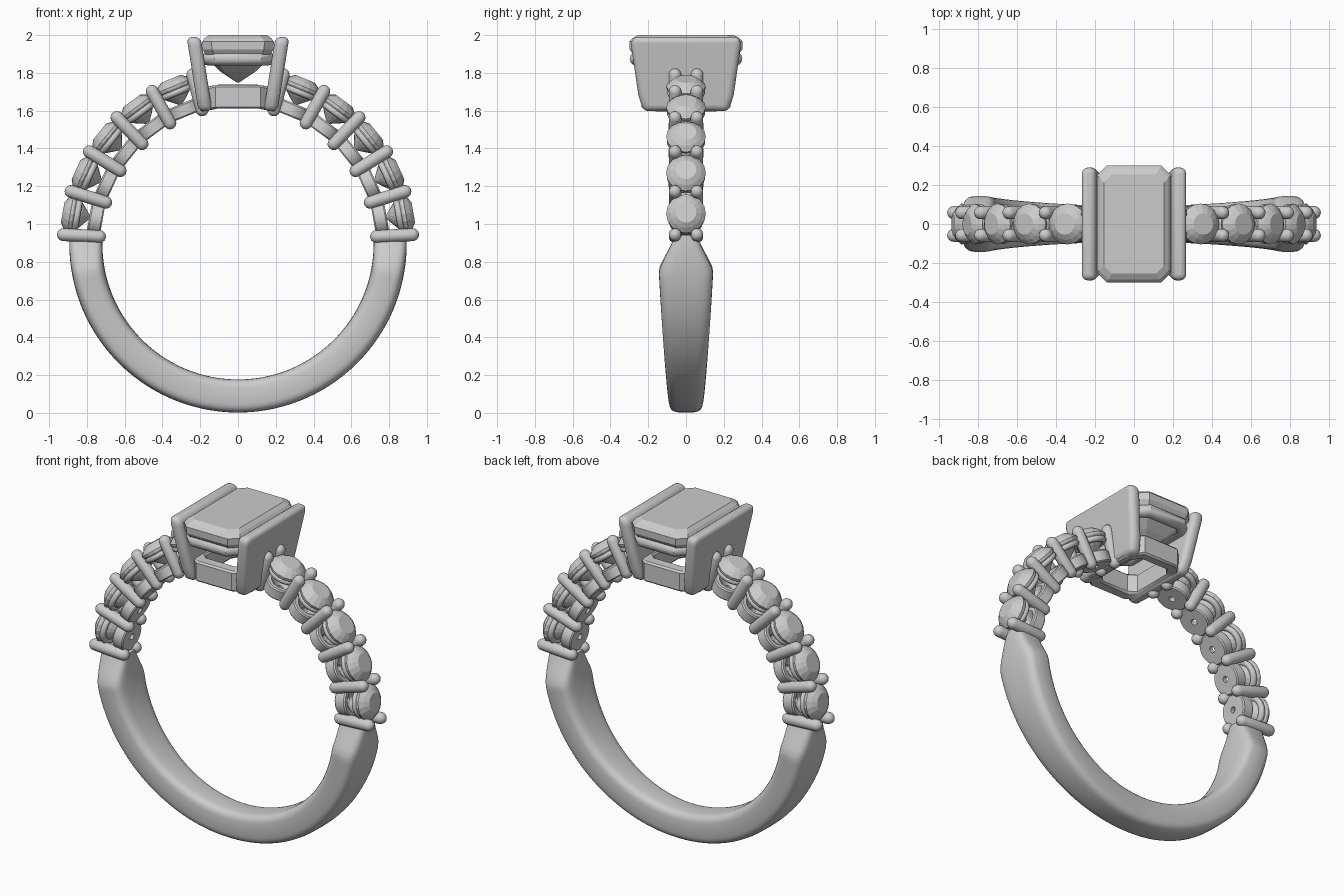
import bpy, bmesh
from math import sin, cos, pi, radians, sqrt
from mathutils import Matrix, Vector

if "Cube" in bpy.data.objects:
    bpy.data.objects.remove(bpy.data.objects["Cube"])

CZ = 0.895            # height of the band centre
R_IN, R_OUT = 0.718, 0.893


def make(name, loops, closed=False, caps=True, matrix=None, smooth=None):
    """Skin a list of vertex loops into an object."""
    bm = bmesh.new()
    rings = [[bm.verts.new(p) for p in loop] for loop in loops]
    n = len(rings[0])
    for i in range(len(rings) if closed else len(rings) - 1):
        a, b = rings[i], rings[(i + 1) % len(rings)]
        for j in range(n):
            k = (j + 1) % n
            bm.faces.new((a[j], a[k], b[k], b[j]))
    if caps and not closed:
        bm.faces.new(rings[0][::-1])
        bm.faces.new(rings[-1])
    bmesh.ops.recalc_face_normals(bm, faces=bm.faces)
    me = bpy.data.meshes.new(name)
    bm.to_mesh(me)
    bm.free()
    ob = bpy.data.objects.new(name, me)
    bpy.context.collection.objects.link(ob)
    if matrix:
        ob.matrix_world = matrix
    if smooth:
        bpy.ops.object.select_all(action='DESELECT')
        ob.select_set(True)
        bpy.context.view_layer.objects.active = ob
        bpy.ops.object.shade_smooth_by_angle(angle=radians(smooth))
    return ob


def circle(r, z, n):
    return [(r * cos(2 * pi * i / n), r * sin(2 * pi * i / n), z) for i in range(n)]


def lathe(name, profile, n, **kw):
    return make(name, [circle(r, z, n) for r, z in profile], **kw)


def octagon(hx, hy, c, z):
    """Rectangle with clipped corners."""
    return [(hx, -hy + c, z), (hx, hy - c, z), (hx - c, hy, z), (-hx + c, hy, z),
            (-hx, hy - c, z), (-hx, -hy + c, z), (-hx + c, -hy, z), (hx - c, -hy, z)]


def radial(deg):
    """Frame at the band centre whose local z points outwards."""
    return Matrix.Translation((0, 0, CZ)) @ Matrix.Rotation(pi / 2 - radians(deg), 4, 'Y')


# Plain lower shank: rounded section, narrow at the bottom, flared at the shoulders
def half_width(deg):
    d = abs(deg + 90)                      # degrees away from the bottom
    if d < 80:
        return 0.09 + 0.055 * (sin(radians(d)) if d < 90 else 1) ** 0.5 * (d / 80) ** 1.0
    t = min(1, (d - 80) / 13)
    return 0.145 - 0.085 * (0.75 * t + 0.25 * t * t * (3 - 2 * t))


loops = []
STEPS = 93
for s in range(STEPS + 1):
    deg = -183 + 186 * s / STEPS
    w, a = half_width(deg), radians(deg)
    loop = []
    for k in range(28):
        t = 2 * pi * k / 28
        c, q = cos(t), sin(t)
        u = (abs(c) ** 0.5) * (1 if c > 0 else -1)
        v = (abs(q) ** 0.5) * (1 if q > 0 else -1)
        r = (R_IN + R_OUT) / 2 + (R_OUT - R_IN) / 2 * v
        loop.append((r * cos(a), w * u, CZ + r * sin(a)))
    loops.append(loop)
make("shank", loops, smooth=40)

# Shoulder stones, their seats and the shared prongs
PITCH = 14.4
prong_profile = [(0.034 * cos(t), 0.734 + 0.034 * sin(t)) for t in [-1.5, -1, -0.5, 0]] + \
                [(0.034 * cos(t), 0.926 + 0.034 * sin(t)) for t in [0, 0.4, 0.8, 1.2, 1.5]]
seat_profile = [(0.018, 0.728), (0.086, 0.728), (0.092, 0.735), (0.092, 0.792),
                (0.086, 0.80), (0.065, 0.80), (0.018, 0.755)]
stone_profile = [(0.012, 0.80), (0.06, 0.84), (0.103, 0.888), (0.105, 0.902),
                 (0.082, 0.925), (0.055, 0.943)]
bezel_profile = [(0.084 + 0.018 * cos(t * pi / 4), 0.866 + 0.018 * sin(t * pi / 4))
                 for t in range(8)]
for side in (1, -1):
    tag = "right" if side > 0 else "left"
    for i in range(6):
        deg = 3 + PITCH * i
        m = radial(deg if side > 0 else 180 - deg)
        for y in (-0.058, 0.058):
            lathe(f"{tag}_prong_{i}", prong_profile, 14,
                  matrix=m @ Matrix.Translation((0, y, 0)), smooth=50)
        if i == 5:
            break
        deg += PITCH / 2
        m = radial(deg if side > 0 else 180 - deg)
        lathe(f"{tag}_seat_{i}", seat_profile, 28, closed=True, matrix=m, smooth=35)
        lathe(f"{tag}_bezel_{i}", bezel_profile, 28, closed=True, matrix=m, smooth=60)
        lathe(f"{tag}_stone_{i}", stone_profile, 16, matrix=m)

# Large step-cut centre stone
make("centre_stone", [octagon(hx, hy, c, z) for hx, hy, c, z in (
    (0.008, 0.11, 0.004, 1.75), (0.09, 0.19, 0.02, 1.805), (0.15, 0.255, 0.035, 1.86),
    (0.188, 0.298, 0.05, 1.925), (0.19, 0.30, 0.05, 1.965),
    (0.178, 0.285, 0.047, 1.982), (0.155, 0.255, 0.042, 2.0))])


# Rectangular frames under the stone
def frame(name, hx, hy, c, profile, arch=False):
    loops = [octagon(hx + o, hy + o, c + o * 0.6, z) for o, z in profile]
    if arch:   # follow the finger opening
        loops = [[(x, y, z - 0.72 + sqrt(0.72 ** 2 - x * x)) for x, y, z in lp] for lp in loops]
    return make(name, loops, closed=True, smooth=40)


frame("upper_rail", 0.16, 0.262, 0.05,
      [(0.036 * cos(t * pi / 6), 1.875 + 0.036 * sin(t * pi / 6)) for t in range(12)])
frame("lower_gallery", 0.165, 0.2, 0.06,
      [(0.025, 1.62), (0.035, 1.63), (0.035, 1.735), (0.025, 1.745),
       (-0.025, 1.745), (-0.035, 1.735), (-0.035, 1.63), (-0.025, 1.62)], arch=True)

# Slanted side plates holding the centre stone
outline = [(-0.225, 1.597), (0.225, 1.597), (0.252, 1.68), (0.29, 1.94), (0.288, 1.99),
           (-0.288, 1.99), (-0.29, 1.94), (-0.252, 1.68)]
for side in (1, -1):
    layers = []
    for off in (-0.037, 0.037):
        layers.append([(side * (0.173 + 0.062 * (z - 1.6) / 0.39 + off), y, z)
                       for y, z in outline])
    plate = make("right_plate" if side > 0 else "left_plate", layers, smooth=35)
    bev = plate.modifiers.new("rounded_edges", 'BEVEL')
    bev.width, bev.segments = 0.03, 4
    bev.limit_method, bev.angle_limit = 'ANGLE', radians(60)
